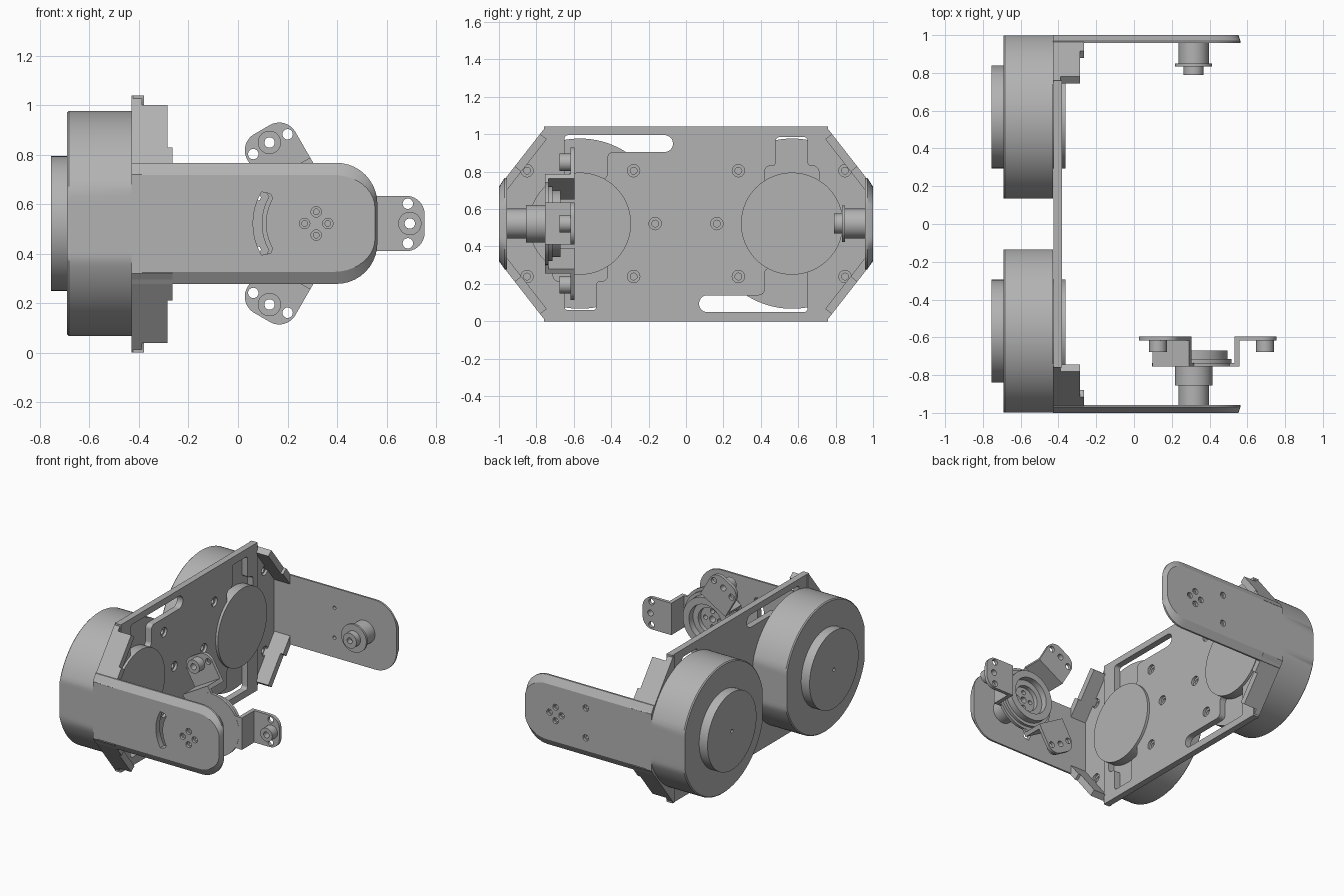
import bpy, bmesh
from math import sin, cos, pi, radians
from mathutils import Matrix, Vector

if "Cube" in bpy.data.objects:
    bpy.data.objects.remove(bpy.data.objects["Cube"])

grey = bpy.data.materials.new("plain grey")
grey.use_nodes = True
COLOUR = (0.45, 0.45, 0.45, 1)
grey.diffuse_color = COLOUR
grey.node_tree.nodes["Principled BSDF"].inputs["Base Color"].default_value = COLOUR

MID = 0.522            # height of the main axis
HUB = (0.316, MID)     # pivot of both arms in x, z
parts = []


def loft(name, axis, rings, closed=False):
    """Skin outlines (offset, [(u, v)]) stacked along the x or y axis."""
    bm = bmesh.new()
    loops = []
    for w, pts in rings:
        loops.append([bm.verts.new((w, u, v) if axis == "x" else (u, w, v)) for u, v in pts])
    pairs = list(zip(loops, loops[1:]))
    if closed:
        pairs.append((loops[-1], loops[0]))
    else:
        bm.faces.new(loops[0])
        bm.faces.new(loops[-1])
    for a, b in pairs:
        for i in range(len(a)):
            bm.faces.new((a[i - 1], a[i], b[i], b[i - 1]))
    bmesh.ops.recalc_face_normals(bm, faces=bm.faces)
    mesh = bpy.data.meshes.new(name)
    bm.to_mesh(mesh)
    bm.free()
    mesh.materials.append(grey)
    ob = bpy.data.objects.new(name, mesh)
    bpy.context.collection.objects.link(ob)
    parts.append(ob)
    return ob


def prism(name, axis, pts, a, b):
    return loft(name, axis, [(a, pts), (b, pts)])


def rect(u0, u1, v0, v1):
    return [(u0, v0), (u1, v0), (u1, v1), (u0, v1)]


def circle(c, r, n):
    return [(c[0] + r * cos(2 * pi * i / n), c[1] + r * sin(2 * pi * i / n)) for i in range(n)]


def lathe(name, axis, c, profile, n=64, closed=False):
    return loft(name, axis, [(w, circle(c, r, n)) for r, w in profile], closed)


def rounded(pts, radii, n=10):
    """Round the corners of a polygon."""
    out = []
    for i, p in enumerate(pts):
        p, r = Vector(p), radii[i]
        if r == 0:
            out.append(tuple(p))
            continue
        a = p + (Vector(pts[i - 1]) - p).normalized() * r
        b = p + (Vector(pts[(i + 1) % len(pts)]) - p).normalized() * r
        for k in range(n + 1):
            t = k / n
            # blend of circle-like weights keeps the corner close to an arc
            w = 2 ** 0.5 * t * (1 - t)
            q = (a * (1 - t) ** 2 + p * w + b * t * t) / ((1 - t) ** 2 + w + t * t)
            out.append(tuple(q))
    return out


def cut(ob, cutters):
    for c in cutters:
        m = ob.modifiers.new("cut", "BOOLEAN")
        m.object, m.operation, m.solver = c, "DIFFERENCE", "EXACT"
    dg = bpy.context.evaluated_depsgraph_get()
    dg.update()
    mesh = bpy.data.meshes.new_from_object(ob.evaluated_get(dg))
    ob.modifiers.clear()
    ob.data = mesh
    for c in cutters:
        parts.remove(c)
        bpy.data.objects.remove(c)


def screw_hole(axis, c, face, back, r):
    """Counterbored hole cutter opening at face."""
    d = 1 if face > back else -1
    return lathe("cutter", axis, c, [(r, face + d * .02), (r, face - d * .018),
                 (r * .55, face - d * .018), (r * .55, back - d * .02)], 24)


# Main plate with two L slots and two neck slots, rotated copies of each other
plate = prism("main_plate", "x", rect(-.76, .76, 0, 1.04), -.425, -.38)
slot = rounded([(-.65, .995), (-.07, .995), (-.07, .905), (-.42, .905), (-.42, .76), (-.65, .76)],
               [.02, .044, .044, .03, .03, 0])
neck = rounded([(.48, .985), (.65, .985), (.65, .83), (.71, .83), (.71, .74), (.42, .74), (.42, .83), (.48, .83)],
               [.02, .02, .02, .03, 0, 0, .03, .02])
cutters = []
for shape in (slot, neck):
    for s in (1, -1):
        cutters.append(prism("cutter", "x", [(s * u, MID + s * (v - MID)) for u, v in shape], -.5, -.3))
for s in (1, -1):
    for y, dz in ((.165, 0), (.28, .283), (.28, -.283)):
        cutters.append(screw_hole("x", (s * y, MID + dz), -.38, -.425, .033))
cut(plate, cutters)

corner, run = Vector((.75, 1.04)), Vector((.25, -.32))
inward = Vector((run.y, -run.x)).normalized()

for s, side in ((-1, "front"), (1, "rear")):
    # Tapered end plate
    end = prism(side + "_end_plate", "x",
                [(s * y, z) for y, z in ((.74, 0), (.75, 0), (1, .32), (1, .72), (.75, 1.04), (.74, 1.04))],
                -.43, -.388)
    cut(end, [screw_hole("x", (s * .85, MID + d), -.388, -.43, .033) for d in (.283, -.283)])

    # Stepped walls standing on the sloping edges
    for up, level in ((1, "upper"), (-1, "lower")):
        for t0, top, kind in ((.12, -.285, "wall"), (.66, -.265, "wall_step")):
            a, b = corner + run * t0, corner + run
            pts = [a, b, b + inward * .045, a + inward * .045]
            prism(f"{side}_{level}_{kind}", "x",
                  [(s * p.x, .52 + up * (p.y - .52)) for p in pts], -.43, top)

    # Drive motor: flat-sided drum, back cap and plate boss
    mc = (s * .567, MID)

    def drum(r):
        return [(min(max(u, mc[0] - .432), mc[0] + .432), v) for u, v in circle(mc, r, 128)]
    loft(side + "_motor", "x", [(-.69, drum(.448)), (-.683, drum(.455)), (-.428, drum(.455))])
    lathe(side + "_motor_cap", "x", mc,
          [(.272, -.68), (.272, -.755), (.012, -.755), (.012, -.72)], 96)
    lathe(side + "_motor_boss", "x", mc, [(.273, -.43), (.273, -.362)], 96)

    # Arm with a bevelled outer face and a rounded tip
    outline = rounded([(-.43, .278), (.563, .278), (.563, .767), (-.43, .767)], [0, .165, .165, 0])
    outer = [(u - .01 if u > 0 else u, MID + (v - MID) * .8) for u, v in outline]
    arm = loft(side + "_arm", "y", [(s * .957, outline), (s * .97, outline), (s, outer)])
    cutters = [screw_hole("y", (HUB[0] + .047 * cos(a), MID + .047 * sin(a)), s, s * .957, .021)
               for a in (0, pi / 2, pi, 3 * pi / 2)]
    if s < 0:
        arc = [radians(d) for d in range(150, 211, 5)]
        kidney = [(HUB[0] + .255 * cos(a), MID + .255 * sin(a)) for a in arc]
        kidney += [(HUB[0] + .22 * cos(radians(213)), MID + .22 * sin(radians(213)))]
        kidney += [(HUB[0] + .203 * cos(a), MID + .203 * sin(a)) for a in reversed(arc)]
        kidney += [(HUB[0] + .22 * cos(radians(147)), MID + .22 * sin(radians(147)))]
        cutters.append(prism("cutter", "y", kidney, -1.05, -.9))
    else:
        for d in (.105, -.105):
            cutters.append(screw_hole("y", (.08, MID + d), 1, .957, .022))
    cut(arm, cutters)

# Pivot on the rear arm
lathe("rear_pivot", "y", HUB, [(.08, .965), (.08, .85), (.098, .85), (.098, .835),
      (.053, .835), (.053, .79), (.02, .79), (.02, .83)])

# Stepped hub with a recessed cup on the front arm
hub = lathe("front_hub", "y", HUB, [
    (.08, -.965), (.08, -.855), (.1, -.855), (.1, -.755), (.22, -.755), (.22, -.735),
    (.2, -.735), (.2, -.715), (.178, -.715), (.178, -.67), (.13, -.67), (.13, -.715),
    (.09, -.715), (.09, -.745), (.022, -.745), (.022, -.8)])
cut(hub, [lathe("cutter", "y", (HUB[0] + .055 * cos(a), MID + .055 * sin(a)),
                [(.016, -.7), (.016, -.79)], 20) for a in (0, pi / 2, pi, 3 * pi / 2)])

# Three bracket legs around the hub, each ending in a foot with a bored pin
for i in range(3):
    n = f"leg_{i + 1}_"
    x, z = HUB
    foot = prism(n + "foot", "y", rounded(
        [(x + .215, z - .112), (x + .438, z - .112), (x + .438, z + .112), (x + .215, z + .112)],
        [0, .075, .075, 0]), -.618, -.595)
    cut(foot, [lathe("cutter", "y", (x + .37 + dx, z + dz), [(.021, -.7), (.021, -.5)], 24)
               for dx, dz in ((.008, 0), (0, .08), (0, -.08))])
    leg = [foot,
           prism(n + "wall", "y", rect(x + .215, x + .243, z - .112, z + .112), -.755, -.6),
           prism(n + "base", "y", rect(x + .12, x + .243, z - .112, z + .112), -.754, -.736),
           lathe(n + "pin", "y", (x + .378, z),
                 [(.047, -.677), (.047, -.61), (.021, -.61), (.021, -.677)], 32, True)]
    pivot = Vector((x, 0, z))
    turn = Matrix.Translation(pivot) @ Matrix.Rotation(i * 2 * pi / 3, 4, "Y") @ Matrix.Translation(-pivot)
    for ob in leg:
        ob.data.transform(turn)

# Smooth curved faces while keeping hard edges crisp
for ob in parts:
    bm = bmesh.new()
    bm.from_mesh(ob.data)
    for f in bm.faces:
        f.smooth = True
    for e in bm.edges:
        e.smooth = len(e.link_faces) == 2 and e.calc_face_angle(0) < radians(25)
    bm.to_mesh(ob.data)
    bm.free()
